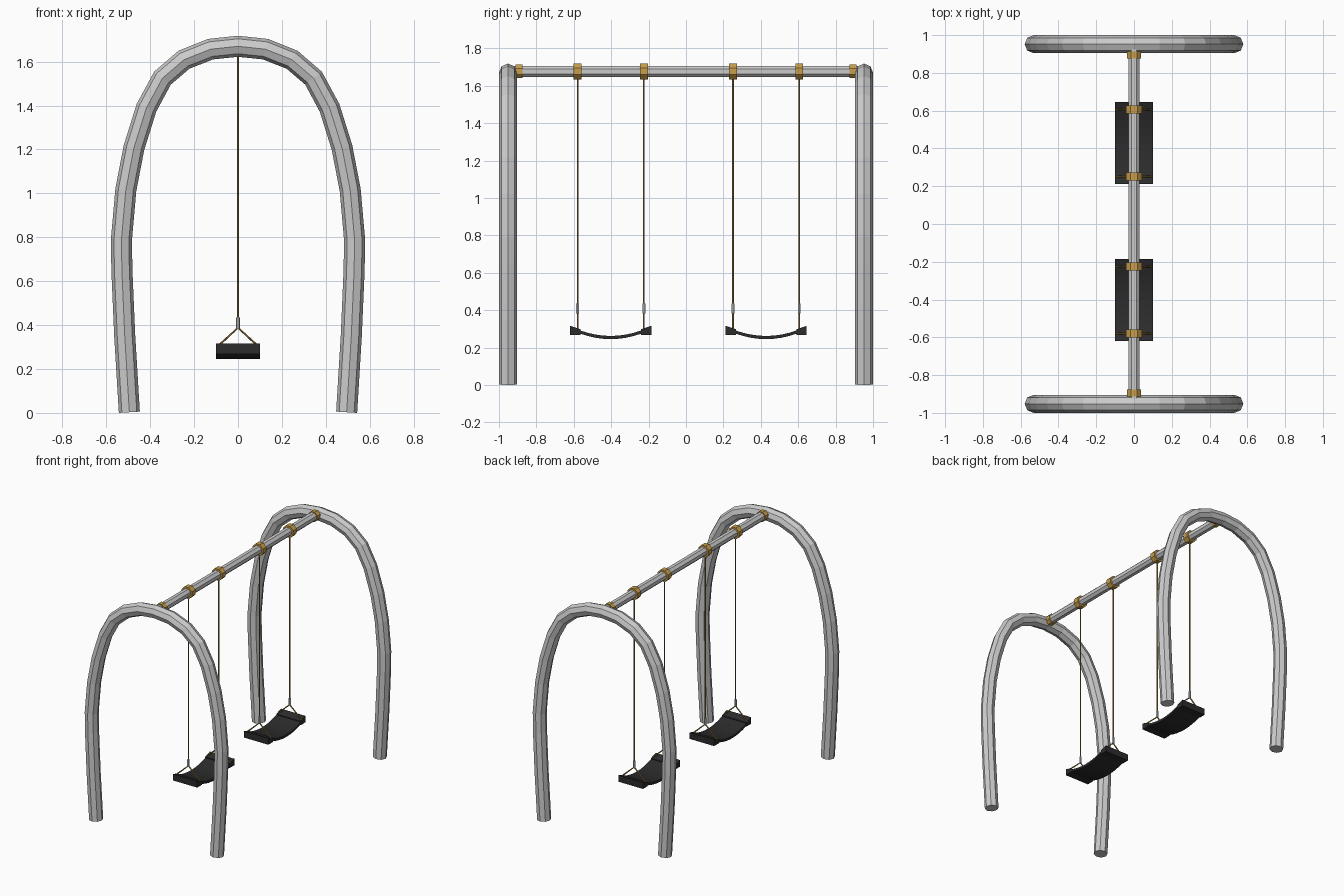
import bpy, bmesh, math
from mathutils import Vector

if "Cube" in bpy.data.objects:
    bpy.data.objects.remove(bpy.data.objects["Cube"])


def material(name, rgb):
    m = bpy.data.materials.new(name)
    m.diffuse_color = (*rgb, 1)
    m.use_nodes = True
    m.node_tree.nodes["Principled BSDF"].inputs["Base Color"].default_value = m.diffuse_color
    return m


GOLD = material("gold", (0.58, 0.34, 0.07))
ROPE = material("rope", (0.36, 0.22, 0.05))
DARK = material("rubber", (0.025, 0.025, 0.025))


def finish(name, bm, mat=None):
    bmesh.ops.recalc_face_normals(bm, faces=bm.faces)
    me = bpy.data.meshes.new(name)
    bm.to_mesh(me)
    bm.free()
    ob = bpy.data.objects.new(name, me)
    bpy.context.collection.objects.link(ob)
    if mat:
        me.materials.append(mat)
    return ob


def sweep(name, path, r, sides=8, side=Vector((0, 1, 0)), mat=None, phase=0.0):
    """Tube along a planar path; side is the normal of the path's plane."""
    bm = bmesh.new()
    pts = [Vector(p) for p in path]
    rings = []
    for i, p in enumerate(pts):
        t = (pts[min(i + 1, len(pts) - 1)] - pts[max(i - 1, 0)]).normalized()
        n = t.cross(side).normalized()
        angles = [2 * math.pi * (k + phase) / sides for k in range(sides)]
        rings.append([bm.verts.new(p + r * (math.cos(a) * n + math.sin(a) * side))
                      for a in angles])
    for a, b in zip(rings, rings[1:]):
        for k in range(sides):
            j = (k + 1) % sides
            bm.faces.new((a[k], a[j], b[j], b[k]))
    bm.faces.new(rings[0])
    bm.faces.new(rings[-1])
    return finish(name, bm, mat)


def prism(name, profile, half, mat):
    """Extrude a (y, z) profile from x = -half to x = half."""
    bm = bmesh.new()
    f = bm.faces.new([bm.verts.new((-half, y, z)) for y, z in profile])
    ext = bmesh.ops.extrude_face_region(bm, geom=[f])["geom"]
    verts = [v for v in ext if isinstance(v, bmesh.types.BMVert)]
    bmesh.ops.translate(bm, verts=verts, vec=(2 * half, 0, 0))
    return finish(name, bm, mat)


X = Vector((1, 0, 0))
FLAT = 1 / math.cos(math.pi / 8)   # octagon radius from flat-to-flat size
BAR_Z = 1.676

# Arched end frames
half_arch = [(0.495, 0.003), (0.516, 0.35), (0.529, 0.65), (0.531, 0.79), (0.511, 1.016),
             (0.474, 1.208), (0.417, 1.39), (0.344, 1.525), (0.246, 1.609),
             (0.125, 1.657)]
arch = half_arch + [(0, 1.67)] + [(-x, z) for x, z in reversed(half_arch)]
for label, y in (("front", -0.952), ("back", 0.952)):
    sweep(label + "_arch", [(x, y, z) for x, z in arch], 0.048)

# Top crossbar and end collars
sweep("crossbar", [(0, -0.95, BAR_Z), (0, 0.95, BAR_Z)], 0.03 * FLAT, side=X, phase=0.5)
for label, s in (("front", -1), ("back", 1)):
    sweep(label + "_collar", [(0, s * 0.875, BAR_Z), (0, s * 0.912, BAR_Z)],
          0.036 * FLAT, side=X, mat=GOLD, phase=0.5)

# Swings
for label, cy in (("front", -0.4025), ("back", 0.4285)):
    # Sagging seat web
    ys = [-0.165 + 0.33 * i / 8 for i in range(9)]
    sag = [(cy + y, 0.262 + 0.03 * (y / 0.165) ** 2) for y in ys]
    web = sag + [(y, z - 0.017) for y, z in reversed(sag)]
    prism(label + "_seat", web, 0.1, DARK)
    for side_name, s in (("near", -1), ("far", 1)):
        part = label + "_" + side_name + "_"
        y = cy + s * 0.177
        # Seat end block
        block = [(0.217, 0.268), (0.217, 0.316), (0.162, 0.298), (0.162, 0.268)]
        prism(part + "seat_end", [(cy + s * a, z) for a, z in block], 0.1, DARK)
        # Bar clamp
        sweep(part + "clamp", [(0, y - 0.021, BAR_Z), (0, y + 0.021, BAR_Z)],
              0.042 * FLAT, side=X, mat=GOLD, phase=0.5)
        # Hanging rope, ferrule and spreader straps
        sweep(part + "rope", [(0, y, 0.41), (0, y, 1.66)], 0.005, 6, mat=ROPE)
        sweep(part + "ferrule", [(0, y, 0.383), (0, y, 0.435)], 0.009, 6)
        sweep(part + "strap", [(-0.098, y, 0.298), (0, y, 0.388), (0.098, y, 0.298)],
              0.005, 6, mat=ROPE)
